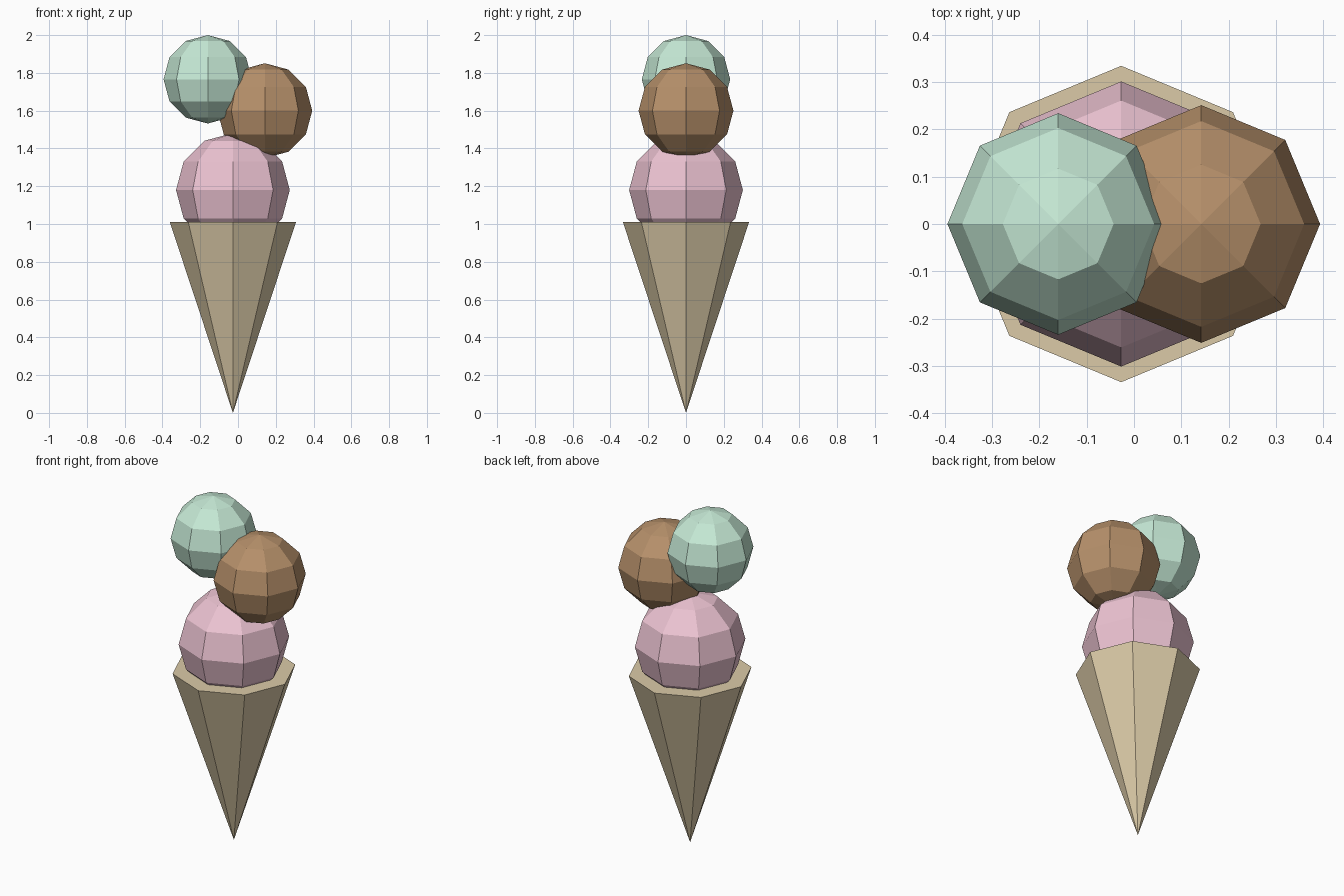
import bpy

if "Cube" in bpy.data.objects:
    bpy.data.objects.remove(bpy.data.objects["Cube"])


def paint(obj, name, srgb):
    """Give the object a flat diffuse colour (values given as display colour)."""
    mat = bpy.data.materials.new(name)
    mat.diffuse_color = (*[(c / 255) ** 2.2 for c in srgb], 1)
    mat.use_nodes = True
    mat.node_tree.nodes["Principled BSDF"].inputs["Base Color"].default_value = mat.diffuse_color
    obj.data.materials.append(mat)


def scoop(name, x, z, radius, srgb):
    """Low-poly ball of ice cream: 8 segments, 6 rings, flat faces."""
    bpy.ops.mesh.primitive_uv_sphere_add(segments=8, ring_count=6,
                                         radius=radius, location=(x, 0, z))
    obj = bpy.context.object
    obj.name = name
    paint(obj, name + "_colour", srgb)


# Wafer cone: eight sides, point down, flat closed top
CONE_X, CONE_R, CONE_H = -0.027, 0.334, 1.01
bpy.ops.mesh.primitive_cone_add(vertices=8, radius1=0, radius2=CONE_R, depth=CONE_H,
                                location=(CONE_X, 0, CONE_H / 2))
cone = bpy.context.object
cone.name = "wafer_cone"
paint(cone, "wafer_colour", (218, 201, 166))

# Three stacked scoops
scoop("strawberry_scoop", CONE_X, 1.18, 0.301, (236, 194, 209))
scoop("chocolate_scoop", 0.142, 1.60, 0.251, (181, 143, 106))
scoop("mint_scoop", -0.16, 1.766, 0.234, (196, 232, 212))
